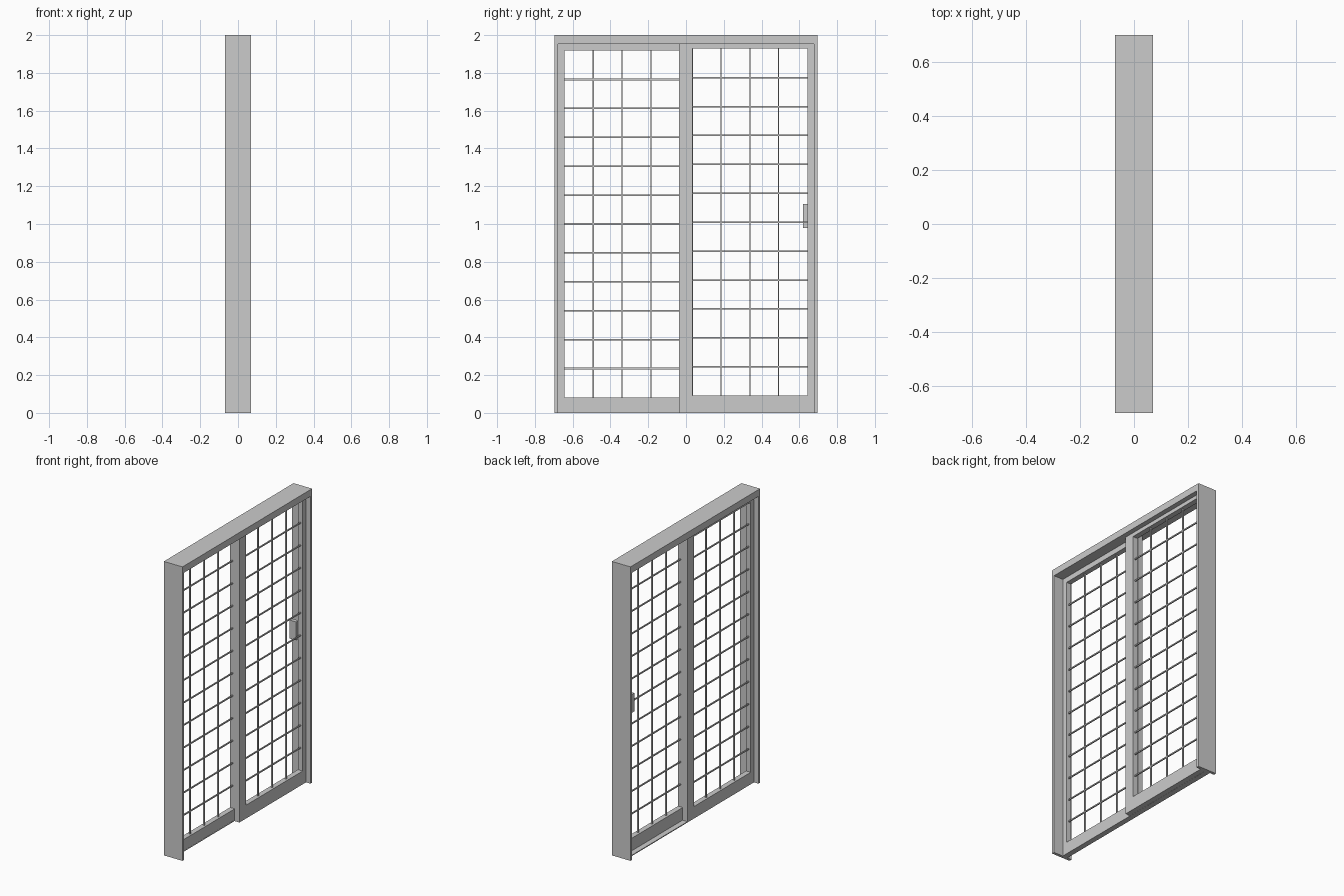
import bpy

if "Cube" in bpy.data.objects:
    bpy.data.objects.remove(bpy.data.objects["Cube"])


def boxes(name, spans):
    """One object from a list of boxes, each (x0, x1, y0, y1, z0, z1)."""
    verts, faces = [], []
    for x0, x1, y0, y1, z0, z1 in spans:
        n = len(verts)
        verts += [(x, y, z) for z in (z0, z1)
                  for x, y in ((x0, y0), (x1, y0), (x1, y1), (x0, y1))]
        faces += [[n + i for i in f] for f in (
            (3, 2, 1, 0), (4, 5, 6, 7), (0, 1, 5, 4),
            (1, 2, 6, 5), (2, 3, 7, 6), (3, 0, 4, 7))]
    mesh = bpy.data.meshes.new(name)
    mesh.from_pydata(verts, [], faces)
    ob = bpy.data.objects.new(name, mesh)
    bpy.context.collection.objects.link(ob)
    return ob


W, D, IN, HEAD = 0.697, 0.07, 0.678, 1.954

# Surrounding frame: two jambs, header and a thin floor track
boxes("door_frame", [
    (-D, D, -W, -IN, 0, 2),
    (-D, D, IN, W, 0, 2),
    (-D, D, -IN, IN, HEAD, 2)])
boxes("floor_track", [(-0.037, 0, -IN, IN, 0, 0.006)])


def panel(side, x0, x1, y_out0, y_out1, y0, y1, z0, z1):
    """Sliding leaf: rails, stiles and a 4 x 12 open lattice."""
    xm = (x0 + x1) / 2
    boxes(side + "_panel_frame", [
        (x0, x1, y_out0, y0, 0, HEAD),
        (x0, x1, y1, y_out1, 0, HEAD),
        (x0, x1, y0, y1, 0, z0),
        (x0, x1, y0, y1, z1, HEAD)])
    t = 0.004
    bars = []
    for i in range(1, 12):
        z = z0 + (z1 - z0) * i / 12
        bars.append((xm - t, xm + t, y0, y1, z - t, z + t))
    for i in range(1, 4):
        y = y0 + (y1 - y0) * i / 4
        bars.append((xm - 0.005, xm + 0.005, y - 0.003, y + 0.003, z0, z1))
    boxes(side + "_lattice", bars)


# Two overlapping leaves
panel("left", -0.037, -0.001, -IN, 0.037, -0.643, -0.034, 0.082, 1.918)
panel("right", 0.001, 0.037, -0.037, IN, 0.034, 0.642, 0.091, 1.928)

# Pull handle on the rear of the right leaf's outer stile
boxes("pull_handle", [(-0.044, 0.004, 0.619, 0.645, 0.98, 1.105)])
